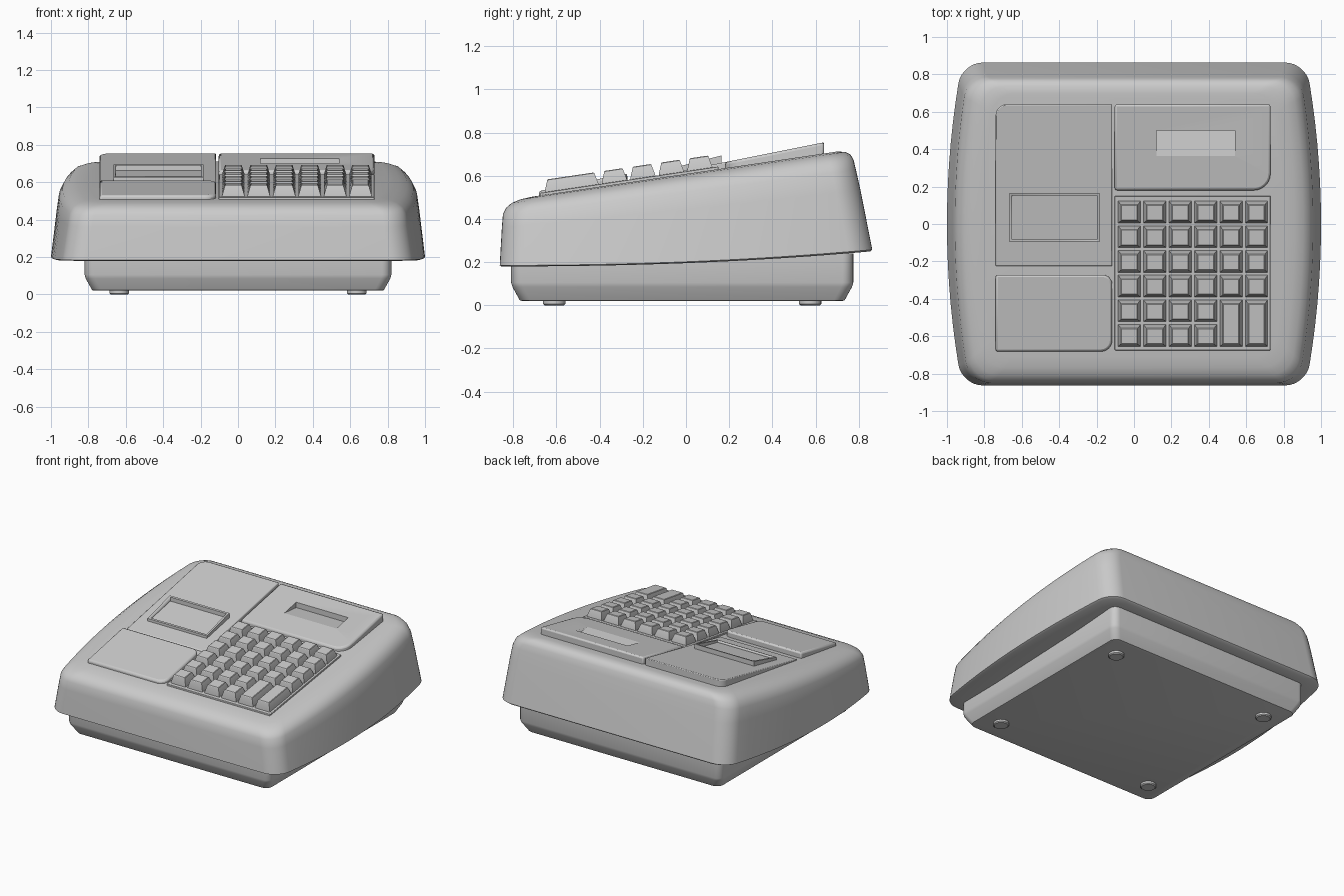
import bpy, bmesh, math

if "Cube" in bpy.data.objects:
    bpy.data.objects.remove(bpy.data.objects["Cube"])

SLOPE = 0.148


def deck(y):            # sloping top of the shell
    return 0.505 + SLOPE * (y + 0.70)


def cover(y):           # steeper plane of the raised lids
    return 0.755 + 0.2 * (y - 0.64)


def rim(y):             # curved lower edge of the shell
    return 0.18 + 0.07 * max(0, (y + 0.86) / 1.72) ** 2.2


def outline(x0, x1, y0, y1, radii, seg=6, side=1):
    """Rounded rectangle; radii order: front-left, front-right, back-right, back-left."""
    pts = []
    corners = [(x0, y0, 1, 1), (x1, y0, -1, 1), (x1, y1, -1, -1), (x0, y1, 1, -1)]
    for i, ((cx, cy, sx, sy), r) in enumerate(zip(corners, radii)):
        if r == 0:
            pts.append((cx, cy))
        else:
            for k in range(seg + 1):
                a = math.pi + i * math.pi / 2 + k / seg * math.pi / 2
                pts.append((cx + sx * r + r * math.cos(a), cy + sy * r + r * math.sin(a)))
        # extra points along the left and right edges
        if side > 1 and i in (1, 3):
            s = 1 if i == 1 else -1
            a, b = s * pts[-1][1], (y1 - radii[2] if i == 1 else -(y0 + radii[0]))
            pts += [(cx, s * (a + (b - a) * k / side)) for k in range(1, side)]
    return pts


def finish(name, bm, angle=35, bevel=0, segs=2):
    bmesh.ops.recalc_face_normals(bm, faces=bm.faces)
    me = bpy.data.meshes.new(name)
    bm.to_mesh(me)
    bm.free()
    ob = bpy.data.objects.new(name, me)
    bpy.context.collection.objects.link(ob)
    bpy.ops.object.select_all(action='DESELECT')
    ob.select_set(True)
    bpy.context.view_layer.objects.active = ob
    bpy.ops.object.shade_smooth_by_angle(angle=math.radians(angle))
    if bevel:
        m = ob.modifiers.new("edge_bevel", 'BEVEL')
        m.width, m.segments, m.limit_method = bevel, segs, 'ANGLE'
    return ob


def loft(bm, rings):
    vs = [[bm.verts.new(p) for p in r] for r in rings]
    for a, b in zip(vs, vs[1:]):
        for i in range(len(a)):
            j = (i + 1) % len(a)
            bm.faces.new((a[i], a[j], b[j], b[i]))
    bm.faces.new(vs[0])
    bm.faces.new(vs[-1])


def prism(name, pts, low, high, bevel=0):
    bm = bmesh.new()
    loft(bm, [[(x, y, f(y)) for x, y in pts] for f in (low, high)])
    return finish(name, bm, bevel=bevel)


def cut(target, cutter):
    m = target.modifiers.new("pocket", 'BOOLEAN')
    m.operation, m.object, m.solver = 'DIFFERENCE', cutter, 'EXACT'
    cutter.hide_render = True
    cutter.hide_set(True)


# Shell: side inset, front inset, back inset, height fraction
levels = [(0.16, 0.04, 0.08, 0), (0.015, 0.008, 0.008, 0), (0, 0, 0, 0.015),
          (0.03, 0.01, 0.055, 0.6), (0.042, 0.015, 0.076, 0.8),
          (0.062, 0.03, 0.086, 0.89), (0.095, 0.055, 0.1, 0.95),
          (0.14, 0.095, 0.125, 0.985), (0.20, 0.15, 0.165, 1)]
rings = []
for s, f, b, h in levels:
    pts = outline(-1 + s, 1 - s, -0.863 + f, 0.863 - b, (0.11,) * 4, 8, 14)
    ring = []
    for x, y in pts:
        x -= math.copysign(0.08 * (y / 0.86) ** 2, x) * min(1, abs(x) / 0.7)
        ring.append((x, y, rim(y) + (deck(y) - rim(y)) * h))
    rings.append(ring)
bm = bmesh.new()
loft(bm, rings)
finish("shell", bm, 40)

# Lower base with chamfered bottom edge
bm = bmesh.new()
loft(bm, [[(x, y, z) for x, y in outline(-0.82 + i, 0.82 - i, -0.81 + i, 0.775 - i, (0.05,) * 4)]
          for i, z in ((0.05, 0.02), (0.04, 0.023), (0.006, 0.085), (0, 0.105), (0, 0.24))])
finish("base", bm, 40)

# Round feet
bm = bmesh.new()
for x in (-0.635, 0.635):
    for y in (-0.61, 0.575):
        loft(bm, [[(x + r * math.cos(k * math.pi / 12), y + r * math.sin(k * math.pi / 12), z)
                   for k in range(24)] for r, z in ((0.045, 0), (0.052, 0.006), (0.052, 0.025))])
finish("feet", bm)


def under(y):
    return deck(y) - 0.03


# Printer lid, upper left
prism("printer_lid", outline(-0.74, -0.117, -0.225, 0.64, (0, 0, 0, 0.06)), under, cover, 0.006)

# Paper window: raised tray with a sunken floor
frame = prism("paper_window", outline(-0.665, -0.185, -0.095, 0.165, (0,) * 4), under,
              lambda y: 0.628 + 0.26 * (y + 0.09))
cut(frame, prism("window_cutter", outline(-0.652, -0.198, -0.082, 0.152, (0,) * 4),
                 lambda y: cover(y) + 0.004, lambda y: 0.8))

# Front-left cover plate
prism("paper_cover", outline(-0.74, -0.117, -0.682, -0.272, (0, 0.06, 0.05, 0)), under,
      lambda y: 0.53 + 0.2 * (y + 0.68), 0.012)

# Display lid, upper right, with a ramped display pocket
lid = prism("display_lid", outline(-0.103, 0.73, 0.18, 0.64, (0, 0.09, 0, 0)), under, cover, 0.012)
cut(lid, prism("display_cutter", outline(0.12, 0.54, 0.36, 0.50, (0,) * 4),
               lambda y: cover(y) + 0.001 - 0.04 * (y - 0.36) / 0.14, lambda y: 0.85))

# Keypad plate
prism("keypad_plate", outline(-0.103, 0.73, -0.675, 0.15, (0,) * 4), under,
      lambda y: deck(y) + 0.012, 0.003)

# Keys: 6 x 6 grid with two double-height keys at the front right
bm = bmesh.new()
H = 0.066
for col in range(6):
    for row in range(6):
        if col > 3 and row == 5:
            continue
        tall = col > 3 and row == 4
        x = -0.025 + 0.136 * col
        y1 = 0.065 - 0.132 * row + 0.058
        y0 = y1 - (0.248 if tall else 0.116)
        rings = []
        for inset, h in ((0, 0.008), (0, 0.016), (0.015, H), (0.019, H + 0.003)):
            rings.append([(px, py - SLOPE * h * 0.5, deck(py) + h) for px, py in
                          outline(x - 0.06 + inset, x + 0.06 - inset, y0 + inset, y1 - inset, (0,) * 4)])
        loft(bm, rings)
finish("keys", bm, 25)
